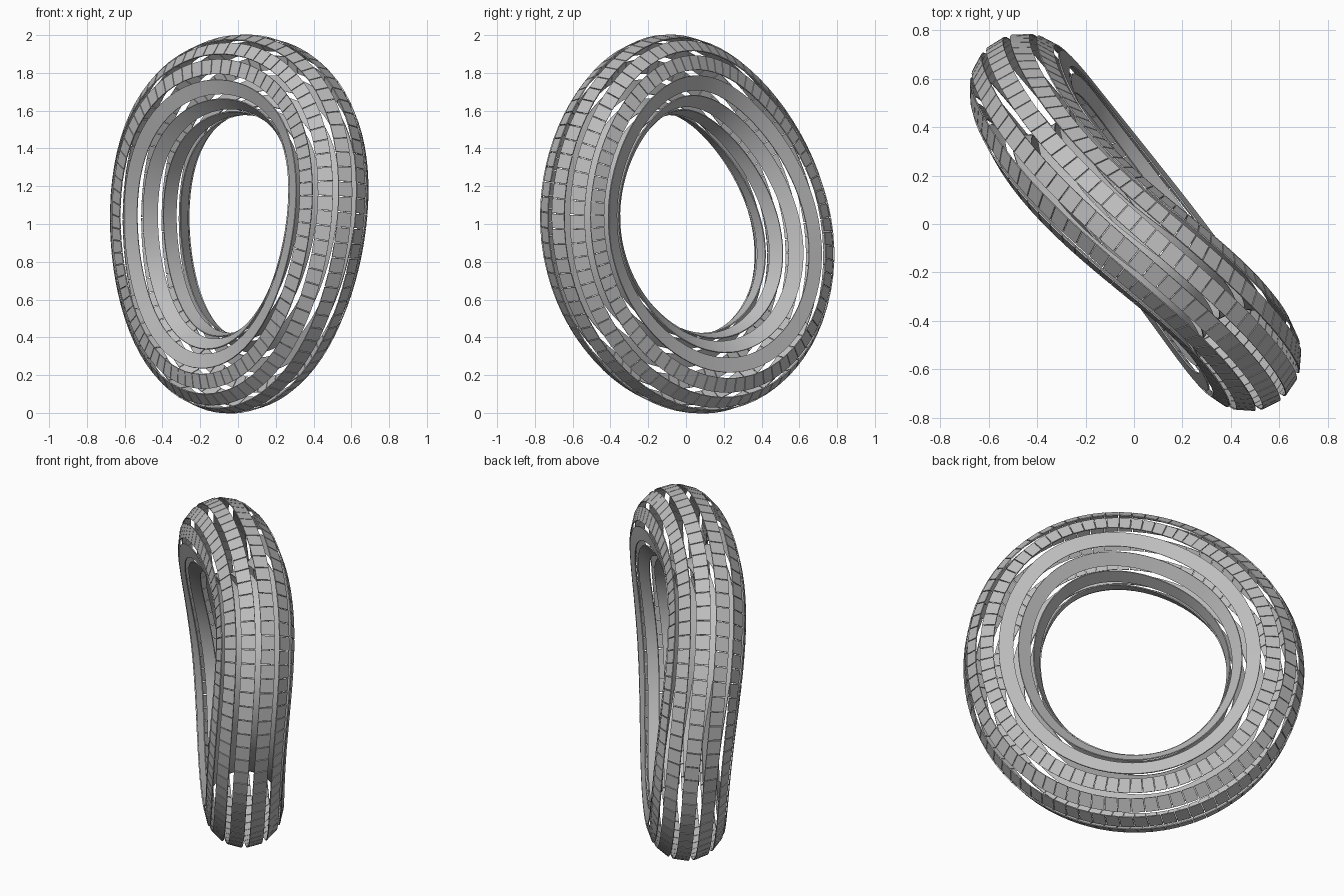
import bpy, bmesh, math
from mathutils import Vector

cube = bpy.data.objects.get("Cube")
if cube:
    bpy.data.objects.remove(cube, do_unlink=True)

STRIPS = 12        # bands around the tube
TILES = 76         # tiles along each band
TUBE = 0.21        # tube radius
HALF_WIDTH = 0.04
CRACK = 0.06       # part of a tile lost to the crack

SIDE = Vector((0.467, -0.56, 0))
RISE = Vector((0.04, -0.085, 0.79))
WAVE = Vector((0.05, 0.048, 0))
CENTRE = Vector((0, 0, 1))

grey = bpy.data.materials.new("mid_grey")
grey.use_nodes = True
colour = (0.52, 0.52, 0.52, 1)
grey.diffuse_color = colour
grey.node_tree.nodes["Principled BSDF"].inputs["Base Color"].default_value = colour


def path(t):
    """Tilted ring with a sideways wave that fades towards the bottom."""
    wave = math.sin(2 * t) * (0.56 + 0.44 * math.sin(t))
    return CENTRE + SIDE * math.cos(t) + RISE * math.sin(t) + WAVE * wave


def ring(t):
    """Point and frame on the ring."""
    tangent = (path(t + 0.01) - path(t - 0.01)).normalized()
    out = WAVE.cross(tangent).normalized()
    return path(t), out, tangent.cross(out)


def edge_points(t, phi):
    """Both edges of a band at ring angle t and tube angle phi."""
    p, out, across = ring(t)
    normal = out * math.cos(phi) + across * math.sin(phi)
    width = across * math.cos(phi) - out * math.sin(phi)
    mid = p + normal * TUBE
    return mid - width * HALF_WIDTH, mid + width * HALF_WIDTH


def make_band(name, phi, tiled):
    bm = bmesh.new()
    step = math.tau / TILES
    if tiled:
        for i in range(TILES):
            a, b = edge_points((i + CRACK / 2) * step, phi)
            d, c = edge_points((i + 1 - CRACK / 2) * step, phi)
            bm.faces.new([bm.verts.new(v) for v in (a, b, c, d)])
    else:
        rows = [[bm.verts.new(v) for v in edge_points(i * step, phi)] for i in range(TILES)]
        for i, (a, b) in enumerate(rows):
            d, c = rows[(i + 1) % TILES]
            bm.faces.new((a, b, c, d)).smooth = True
    mesh = bpy.data.meshes.new(name)
    bm.to_mesh(mesh)
    bm.free()
    mesh.materials.append(grey)
    band = bpy.data.objects.new(name, mesh)
    bpy.context.collection.objects.link(band)
    solid = band.modifiers.new("thickness", 'SOLIDIFY')
    solid.thickness = 0.006
    solid.offset = -1
    if not tiled:
        split = band.modifiers.new("sharp_edges", 'EDGE_SPLIT')
        split.split_angle = math.radians(40)


# Outer bands are cracked into tiles, bands facing the hole are continuous
for k in range(STRIPS):
    phi = math.radians(12) + k * math.tau / STRIPS
    tiled = math.cos(phi) > 0
    make_band(f"{'tiled' if tiled else 'smooth'}_band_{k + 1}", phi, tiled)
